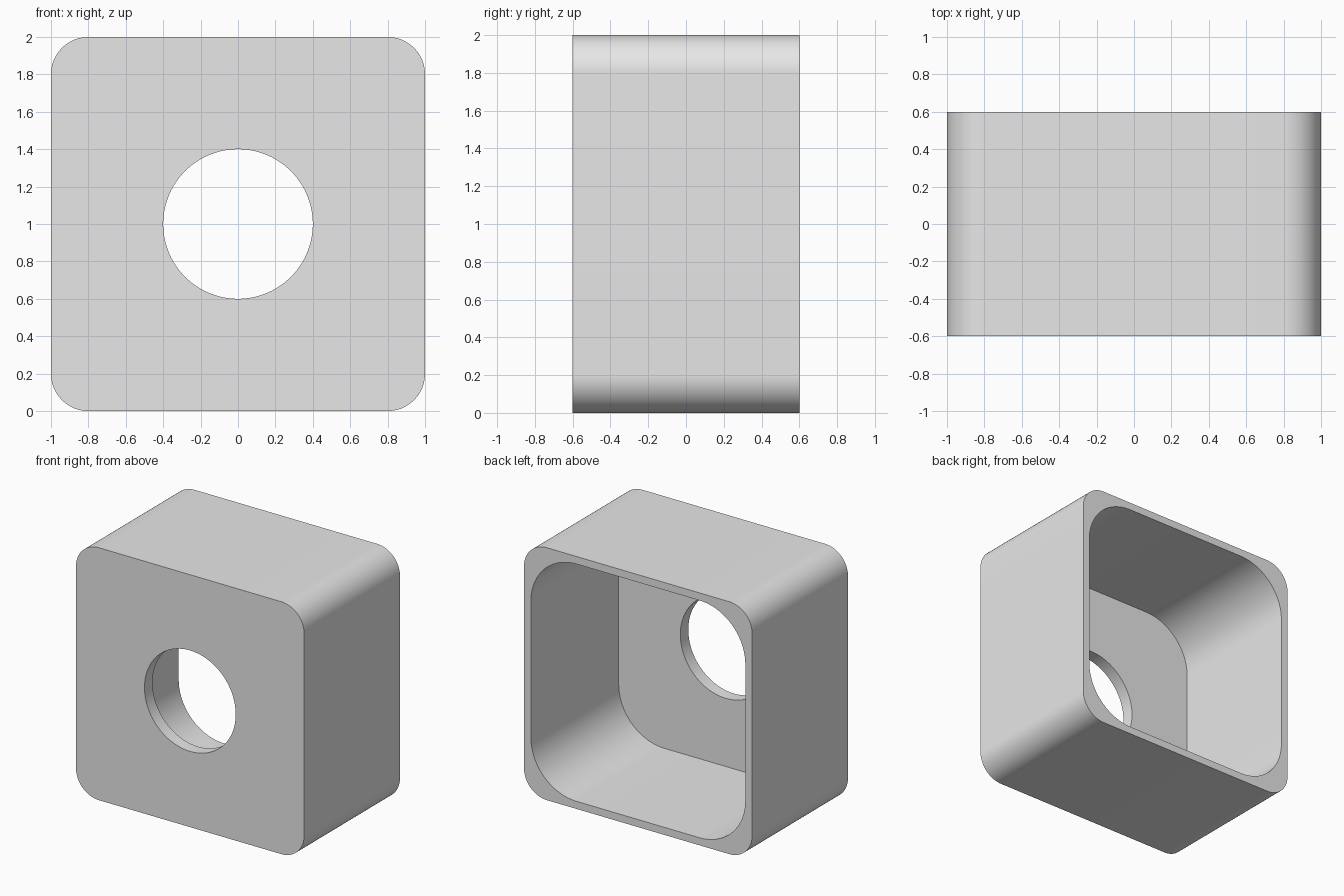
import bpy, bmesh
from math import pi, cos, sin

cube = bpy.data.objects.get("Cube")
if cube:
    bpy.data.objects.remove(cube, do_unlink=True)

STEPS = 25                      # points per rounded corner
COUNT = 4 * STEPS
MID_Z = 1.0
FRONT, BACK, FLOOR = -0.6, 0.6, -0.5


def rounded_square(half, radius, y):
    """Loop of points round a square with rounded corners."""
    points = []
    for corner in range(4):
        middle = pi / 4 + corner * pi / 2
        cx = (half - radius) * (1 if cos(middle) > 0 else -1)
        cz = (half - radius) * (1 if sin(middle) > 0 else -1)
        for i in range(STEPS):
            a = corner * pi / 2 + i / (STEPS - 1) * pi / 2
            points.append((cx + radius * cos(a), y, MID_Z + cz + radius * sin(a)))
    return points


def circle(radius, y):
    """Loop of points round the hole, lined up with the corners."""
    points = []
    for i in range(COUNT):
        a = pi / 4 + (i - STEPS // 2) * 2 * pi / COUNT
        points.append((radius * cos(a), y, MID_Z + radius * sin(a)))
    return points


# Open-backed box: outer wall, back rim, cavity, floor and hole as one closed band
loops = [
    rounded_square(1.0, 0.2, FRONT),
    rounded_square(1.0, 0.2, BACK),
    rounded_square(0.94, 0.4, BACK),
    rounded_square(0.94, 0.4, FLOOR),
    circle(0.4, FLOOR),
    circle(0.4, FRONT),
]
bm = bmesh.new()
rings = [[bm.verts.new(p) for p in loop] for loop in loops]
for r, ring in enumerate(rings):
    following = rings[(r + 1) % len(rings)]
    for i in range(COUNT):
        j = (i + 1) % COUNT
        bm.faces.new((ring[i], ring[j], following[j], following[i]))
bmesh.ops.recalc_face_normals(bm, faces=bm.faces)
mesh = bpy.data.meshes.new("housing")
bm.to_mesh(mesh)
bm.free()

housing = bpy.data.objects.new("housing", mesh)
bpy.context.collection.objects.link(housing)

# Plain grey finish
grey = bpy.data.materials.new("light_grey")
grey.use_nodes = True
colour = (0.8, 0.8, 0.8, 1.0)
grey.diffuse_color = colour
grey.node_tree.nodes["Principled BSDF"].inputs["Base Color"].default_value = colour
mesh.materials.append(grey)

# Smooth curves, crisp rims
bpy.ops.object.select_all(action="DESELECT")
housing.select_set(True)
bpy.context.view_layer.objects.active = housing
bpy.ops.object.shade_smooth_by_angle(angle=pi / 6)
